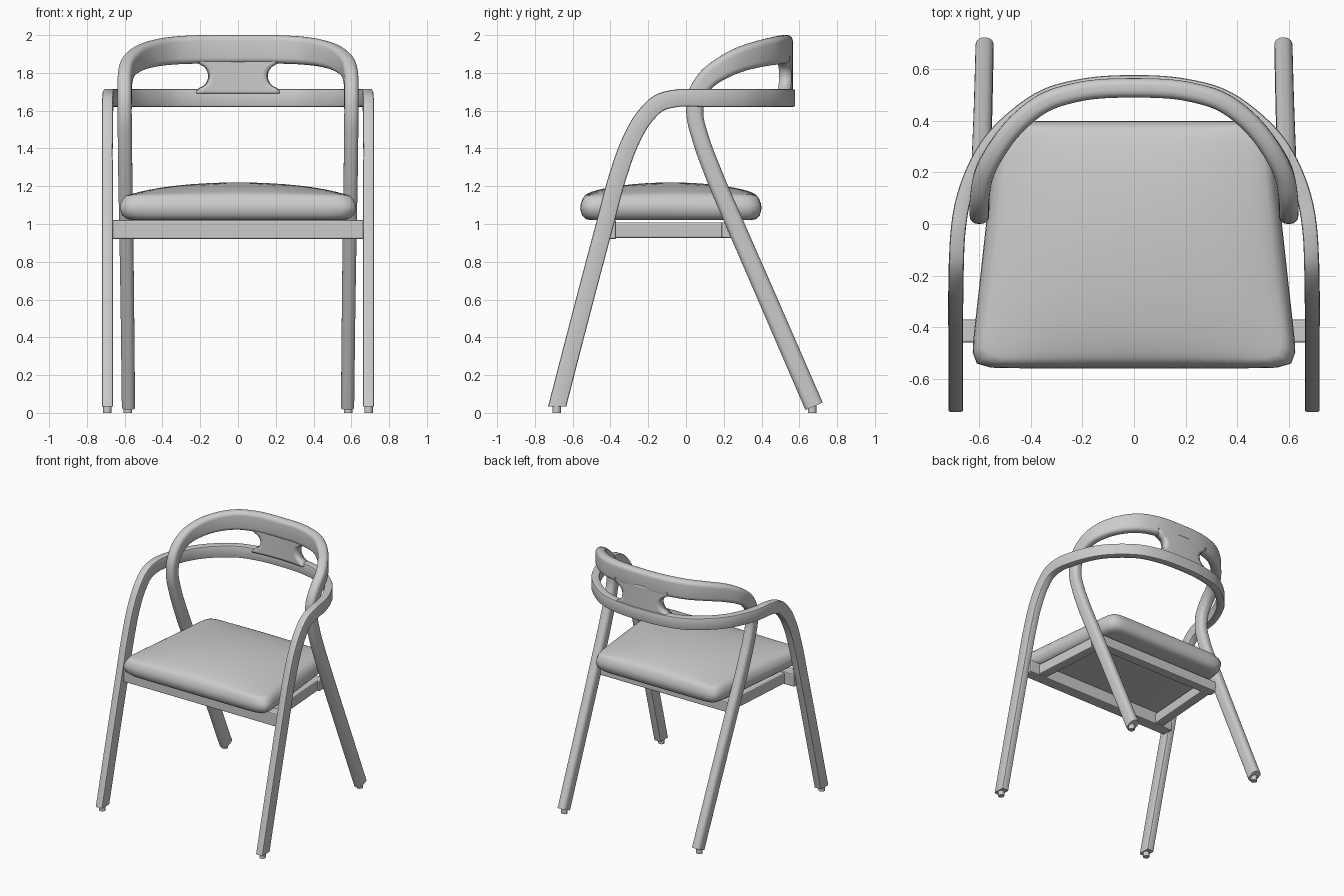
import bpy, bmesh, math
from mathutils import Vector

if "Cube" in bpy.data.objects:
    bpy.data.objects.remove(bpy.data.objects["Cube"])


def finish(name, bm, angle=40):
    bmesh.ops.recalc_face_normals(bm, faces=bm.faces)
    me = bpy.data.meshes.new(name)
    bm.to_mesh(me)
    bm.free()
    ob = bpy.data.objects.new(name, me)
    bpy.context.collection.objects.link(ob)
    bpy.ops.object.select_all(action='DESELECT')
    ob.select_set(True)
    bpy.context.view_layer.objects.active = ob
    bpy.ops.object.shade_smooth_by_angle(angle=math.radians(angle))
    return ob


def spline(keys, steps=7):
    """Smooth curve through keys (x, y, z, angle, width, height)."""
    dim, n = len(keys[0]), len(keys)
    d = [math.dist(keys[i][:3], keys[i + 1][:3]) for i in range(n - 1)]
    v = [[(b - a) / d[i] for a, b in zip(keys[i], keys[i + 1])] for i in range(n - 1)]
    m = [v[0]] + [[(v[i - 1][k] * d[i] + v[i][k] * d[i - 1]) / (d[i - 1] + d[i])
                   for k in range(dim)] for i in range(1, n - 1)] + [v[-1]]
    out = []
    for i in range(n - 1):
        for j in range(steps):
            t = j / steps
            a, b = 2*t**3 - 3*t*t + 1, t**3 - 2*t*t + t
            c, e = 3*t*t - 2*t**3, t**3 - t*t
            out.append([a*keys[i][k] + b*d[i]*m[i][k] + c*keys[i + 1][k] + e*d[i]*m[i + 1][k]
                        for k in range(dim)])
    return out + [list(keys[-1])]


def rounded_rect(w, h, r, seg):
    pts = []
    for q, (sx, sy) in enumerate([(1, 1), (-1, 1), (-1, -1), (1, -1)]):
        for i in range(seg + 1):
            a = math.radians(90 * (q + i / seg))
            pts.append((sx * (w/2 - r) + r * math.cos(a), sy * (h/2 - r) + r * math.sin(a)))
    return pts


def frame(name, half, radius, seg, flat_z=None):
    """Sweep a rounded bar along the right half path and its mirror image."""
    path = spline(half + [(-x, y, z, 180 - a, w, h) for x, y, z, a, w, h in half[-2::-1]])
    bm = bmesh.new()
    rings = []
    for i, (x, y, z, a, w, h) in enumerate(path):
        p, q = path[max(i - 1, 0)], path[min(i + 1, len(path) - 1)]
        t = (Vector(q[:3]) - Vector(p[:3])).normalized()
        side = Vector((math.cos(math.radians(a)), math.sin(math.radians(a)), 0))
        up = t.cross(side).normalized()
        side = up.cross(t)
        ring = []
        for u, v in rounded_rect(w, h, radius, seg):
            co = Vector((x, y, z)) + side * u + up * v
            if flat_z is not None and i in (0, len(path) - 1):
                co += t * ((flat_z - co.z) / t.z)
            ring.append(bm.verts.new(co))
        rings.append(ring)
    n = len(rings[0])
    for r0, r1 in zip(rings, rings[1:]):
        for k in range(n):
            bm.faces.new((r0[k], r0[(k + 1) % n], r1[(k + 1) % n], r1[k]))
    bm.faces.new(rings[0])
    bm.faces.new(rings[-1])
    return finish(name, bm)


def box(name, loc, size, rot=0):
    bpy.ops.mesh.primitive_cube_add(size=1, location=loc, rotation=(0, 0, rot))
    ob = bpy.context.object
    ob.name, ob.scale = name, size
    bpy.ops.object.transform_apply(location=False, rotation=False, scale=True)
    bev = ob.modifiers.new("edge", 'BEVEL')
    bev.width, bev.segments = 0.008, 2
    return ob


# Front legs, arms and lower back band as one bent bar
W, H = 0.058, 0.093
front = [(.692, -.682, .035, 0), (.692, -.525, .64, 0), (.692, -.432, .99, 0), (.692, -.362, 1.25, 0),
         (.692, -.293, 1.44, 0), (.691, -.225, 1.56, 0), (.689, -.14, 1.642, 1), (.684, -.04, 1.667, 5),
         (.666, .08, 1.667, 13), (.63, .19, 1.667, 22), (.565, .31, 1.667, 33), (.47, .41, 1.667, 46),
         (.345, .495, 1.667, 65), (.2, .535, 1.667, 80), (0, .549, 1.667, 90)]
frame("front_legs_and_arms", [k + (W, H) for k in front], 0.009, 2, flat_z=0.035)

# Back legs and top backrest loop as one bent bar
back = [(.58, .678, .035, 0, .07, .1), (.587, .407, .66, 0, .072, .098), (.592, .259, 1.0, 0, .074, .096),
        (.597, .136, 1.29, 0, .075, .093), (.599, .078, 1.45, 0, .075, .09), (.6, .047, 1.58, 0, .075, .09),
        (.6, .056, 1.68, 2, .075, .095), (.598, .11, 1.765, 6, .075, .105), (.58, .2, 1.83, 15, .075, .118),
        (.532, .29, 1.872, 28, .075, .13), (.448, .395, 1.902, 42, .075, .14), (.34, .475, 1.918, 58, .075, .147),
        (.22, .512, 1.924, 78, .075, .15), (0, .528, 1.925, 90, .075, .15)]
frame("back_legs_and_top_rail", back, 0.03, 5)

# Centre of the backrest, with round notches forming the two openings
bm = bmesh.new()
rows = []
for i in range(15):
    z = 1.69 + 0.20 * i / 14
    dz = max(-.067, min(.067, z - 1.783))
    half_w = 0.155 + .067 - math.sqrt(.067**2 - dz**2)
    rows.append([])
    for j in range(13):
        x = half_w * (j / 6 - 1)
        rows[-1].append(bm.verts.new((x, 0.533 - 0.33 * x * x, z)))
for r0, r1 in zip(rows, rows[1:]):
    for k in range(12):
        bm.faces.new((r0[k], r0[k + 1], r1[k + 1], r1[k]))
centre = finish("backrest_centre", bm)
solid = centre.modifiers.new("thickness", 'SOLIDIFY')
solid.thickness, solid.offset = 0.066, 0

# Padded seat: rounded trapezoid outline with a domed top
bm = bmesh.new()
N = 96
profile = [(.5, 1.02), (.88, 1.02), (.94, 1.026), (.98, 1.045), (1, 1.08), (.995, 1.105), (.975, 1.132),
           (.95, 1.15), (.92, 0), (.87, 0), (.8, 0), (.7, 0), (.58, 0), (.44, 0), (.3, 0), (.15, 0)]
rings = []
for s, z in profile:
    ring = []
    for k in range(N):
        a = 2 * math.pi * k / N
        c, d = math.cos(a), math.sin(a)
        r = s / (abs(c)**18 + abs(d)**18)**(1 / 18)
        u, v = r * c, r * d
        zz = z or 1.15 + .07 * (max(0, 1 - (u/.95)**2) * max(0, 1 - (v/.95)**2))**.65
        ring.append(bm.verts.new((u * (.583 - .053 * v), -.08 + .48 * v, zz)))
    rings.append(ring)
for r0, r1 in zip(rings, rings[1:]):
    for k in range(N):
        bm.faces.new((r0[k], r0[(k + 1) % N], r1[(k + 1) % N], r1[k]))
bm.faces.new(rings[0])
top = bm.verts.new((0, -.08, 1.22))
for k in range(N):
    bm.faces.new((rings[-1][k], rings[-1][(k + 1) % N], top))
finish("seat_cushion", bm, 60)

# Seat rails
box("front_rail", (0, -.415, .97), (1.35, .09, .1))
box("back_rail", (0, .225, .968), (1.14, .075, .082))
for s, side in ((1, "right"), (-1, "left")):
    box(side + "_rail", (s * .535, -.08, .968), (.075, .63, .082), s * .07)
    # Small foot glides
    for x, y, which in ((.692, -.685, "front"), (.583, .668, "back")):
        bpy.ops.mesh.primitive_cylinder_add(vertices=20, radius=.023, depth=.06, location=(s * x, y, .03))
        bpy.context.object.name = f"{which}_{side}_foot"
        bpy.ops.object.shade_smooth_by_angle(angle=math.radians(40))
